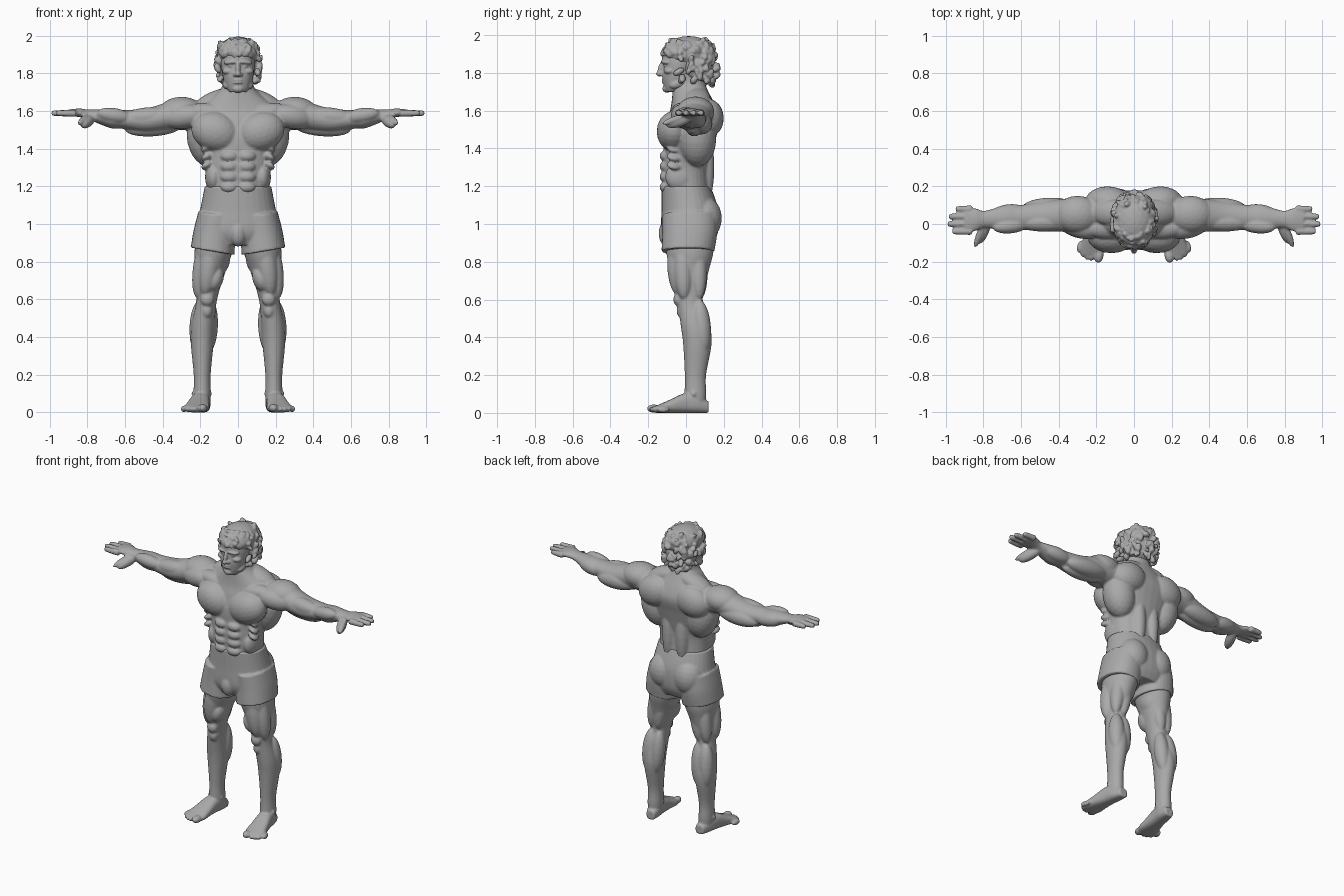
import bpy
import bmesh
import random
from math import sin, cos, pi, radians, sqrt, copysign
from mathutils import Matrix, Euler, Vector

default = bpy.data.objects.get("Cube")
if default:
    bpy.data.objects.remove(default, do_unlink=True)

grey = bpy.data.materials.new("clay grey")
grey.use_nodes = True
grey.diffuse_color = (.4, .4, .4, 1)
grey.node_tree.nodes["Principled BSDF"].inputs["Base Color"].default_value = grey.diffuse_color


def ellipsoid(mesh, centre, rotation, size):
    matrix = Matrix.LocRotScale(centre, rotation, Vector(size))
    bmesh.ops.create_icosphere(mesh, subdivisions=3, radius=1, matrix=matrix)


def blob(mesh, at, size, pitch=0, tilt=0, yaw=0, paired=True):
    """Ellipsoid mass, repeated on the other side when paired."""
    for side in ((1, -1) if paired else (1,)):
        rotation = Euler((radians(pitch), radians(tilt) * side, radians(yaw) * side))
        ellipsoid(mesh, Vector((at[0] * side, at[1], at[2])), rotation, size)


def spindle(mesh, start, end, shift, girth):
    """Muscle stretched between two joints and shifted off the bone, on both sides."""
    for side in (1, -1):
        flip = Vector((side, 1, 1))
        bone = (end - start) * flip
        centre = ((start + end) / 2 + Vector(shift)) * flip
        ellipsoid(mesh, centre, bone.to_track_quat("Z", "Y"), (girth, girth, bone.length / 2))


def between(before, start, end, after, t):
    """Smooth curve through a row of ring settings."""
    return [q + t / 2 * (r - p + t * (2 * p - 5 * q + 4 * r - s + t * (3 * (q - r) + s - p)))
            for p, q, r, s in zip(before, start, end, after)]


def loft(mesh, axis, rings, paired=True, square=2, slant=0, sides=32, steps=6):
    """Skin over rings: position on the axis, two centre offsets, two radii."""
    padded = [rings[0], *rings, rings[-1]]
    rows = [between(*padded[i:i + 4], k / steps)
            for i in range(len(rings) - 1) for k in range(steps)] + [rings[-1]]
    for side in ((1, -1) if paired else (1,)):
        loops = []
        for along, a, b, radius_a, radius_b in rows:
            loop = []
            for k in range(sides):
                c, s = cos(2 * pi * k / sides), sin(2 * pi * k / sides)
                u = radius_a * copysign(abs(c) ** (2 / square), c)
                v = radius_b * copysign(abs(s) ** (2 / square), s)
                x, y, z = {"x": (along, a + u, b + v),
                           "y": (a + u, along, b + v),
                           "z": (a + u, b + v, along + slant * u)}[axis]
                loop.append(mesh.verts.new((x * side, y, z)))
            loops.append(loop)
        for low, high in zip(loops, loops[1:]):
            for k in range(sides):
                following = (k + 1) % sides
                mesh.faces.new((low[k], low[following], high[following], high[k]))
        mesh.faces.new(loops[0])
        mesh.faces.new(loops[-1])


def finish(mesh, name, voxel, passes):
    """Fuse the overlapping masses into one smooth surface."""
    bmesh.ops.recalc_face_normals(mesh, faces=mesh.faces)
    data = bpy.data.meshes.new(name)
    mesh.to_mesh(data)
    mesh.free()
    data.materials.append(grey)
    part = bpy.data.objects.new(name, data)
    bpy.context.collection.objects.link(part)
    fuse = part.modifiers.new("fuse", "REMESH")
    fuse.mode = "VOXEL"
    fuse.voxel_size = voxel
    fuse.use_smooth_shade = True
    soften = part.modifiers.new("soften", "SMOOTH")
    soften.factor = .5
    soften.iterations = passes


# Joints of the left side
shoulder = Vector((.3, .05, 1.57))
elbow = Vector((.6, .04, 1.55))
wrist = Vector((.79, .02, 1.58))
hip = Vector((.12, 0, .93))
knee = Vector((.165, .01, .6))
ankle = Vector((.19, .05, .12))
calf_end = knee.lerp(ankle, .6)

# Torso and neck
body = bmesh.new()
loft(body, "z", [(height, 0, depth, wide, deep) for height, depth, wide, deep in (
    (1.1, .01, .165, .125), (1.28, 0, .17, .125), (1.37, .01, .19, .13),
    (1.46, .02, .23, .14), (1.55, .04, .24, .14), (1.62, .04, .2, .12),
    (1.72, .02, .09, .09), (1.8, .01, .08, .08))], paired=False, square=2.2)
blob(body, at=(.12, -.065, 1.49), size=(.13, .09, .105), tilt=-18)  # chest
blob(body, at=(.13, -.02, 1.59), size=(.14, .06, .05), tilt=-8)  # collar
blob(body, at=(.04, -.03, 1.69), size=(.02, .03, .08), pitch=-15, tilt=20)  # neck cord
blob(body, at=(.11, .06, 1.66), size=(.13, .07, .05), tilt=20)  # trapezius
blob(body, at=(.14, .12, 1.56), size=(.12, .08, .1), tilt=15)  # shoulder blade
blob(body, at=(.17, .06, 1.45), size=(.1, .1, .15), tilt=12)  # side back
blob(body, at=(.05, .1, 1.3), size=(.045, .05, .2))  # lower back
blob(body, at=(.13, -.03, 1.25), size=(.045, .08, .08))  # oblique
for row in range(4):
    blob(body, at=(.046, -.1, 1.36 - row * .055), size=(.05, .04, .033))  # abdominals
for row in range(3):
    blob(body, at=(.16, -.06, 1.4 - row * .045), size=(.035, .045, .02), tilt=30, yaw=30)  # ribs

# Arms and palms
loft(body, "x", [(reach, .065 - reach / 20, height, deep, thick) for reach, height, deep, thick in (
    (.2, 1.57, .09, .08), (.32, 1.58, .09, .08), (.48, 1.55, .08, .065),
    (.61, 1.555, .065, .05), (.68, 1.56, .07, .05), (.79, 1.58, .045, .027),
    (.84, 1.59, .06, .023), (.9, 1.59, .065, .017))])
blob(body, at=(.3, .05, 1.595), size=(.12, .1, .08))  # shoulder cap
blob(body, at=(.29, -.01, 1.57), size=(.12, .065, .065), tilt=8, yaw=15)  # front shoulder
spindle(body, shoulder, elbow, shift=(.02, -.035, .01), girth=.05)  # biceps
spindle(body, shoulder, elbow, shift=(0, .04, -.03), girth=.055)  # triceps
spindle(body, shoulder, elbow, shift=(0, 0, -.05), girth=.045)  # lower upper arm
spindle(body, elbow, wrist, shift=(-.04, -.04, .01), girth=.04)  # inner forearm
spindle(body, elbow, wrist, shift=(-.03, .03, -.01), girth=.045)  # outer forearm

# Fingers and thumbs
for finger in range(4):
    across = .04 * finger - .04
    tip = .99 - .015 * (finger - 1.3) ** 2
    loft(body, "x", [(reach, across, 1.588, radius, radius)
                     for reach, radius in ((.86, .019), (tip - .02, .016), (tip, .011))], sides=12)
thumb_tip = Vector((.845, -.125, 1.53))
spindle(body, wrist, thumb_tip, shift=(0, 0, 0), girth=.019)
spindle(body, wrist, thumb_tip, shift=(-.02, .02, -.01), girth=.03)

# Legs
loft(body, "z", [(height, min(.19, .25 - .14 * height), depth, girth, girth * 1.25)
                 for height, depth, girth in (
    (.95, .02, .1), (.85, .02, .1), (.75, .02, .08), (.6, .02, .055), (.46, .05, .062),
    (.36, .06, .06), (.2, .05, .045), (.1, .05, .046), (.04, .05, .043))])
spindle(body, hip, knee, shift=(.045, -.02, 0), girth=.052)  # outer thigh
spindle(body, hip, knee, shift=(.01, -.05, .02), girth=.055)  # front thigh
spindle(body, hip, knee, shift=(-.01, .065, 0), girth=.045)  # hamstrings
spindle(body, hip, knee, shift=(.04, .06, 0), girth=.045)
blob(body, at=(.12, -.03, .71), size=(.043, .055, .07), tilt=-15)  # inner thigh
blob(body, at=(.1, .03, .83), size=(.06, .08, .1))  # upper inner thigh
blob(body, at=(.163, -.04, .6), size=(.036, .027, .036))  # kneecap
blob(body, at=(.165, -.02, .54), size=(.03, .03, .04))  # below knee
spindle(body, knee, calf_end, shift=(-.02, .06, 0), girth=.046)  # inner calf
spindle(body, knee, calf_end, shift=(.035, .06, 0), girth=.05)  # outer calf
spindle(body, knee, ankle, shift=(0, -.015, .03), girth=.03)  # shin
blob(body, at=(.193, .04, .1), size=(.055, .025, .025))  # ankle bones

# Feet and toes
loft(body, "y", [(depth, .2 - .15 * depth, thick, wide, thick) for depth, wide, thick in (
    (.12, .03, .03), (.06, .045, .045), (0, .05, .053),
    (-.08, .06, .036), (-.13, .067, .025), (-.165, .058, .018))], square=2.6)
blob(body, at=(.187, -.17, .023), size=(.025, .037, .022), yaw=8)
for toe in range(4):
    blob(body, at=(.222 + toe * .022, toe * toe * .005 - .165, .018),
         size=(.014, .033, .017), yaw=12)
finish(body, "body", voxel=.0065, passes=3)

# Shorts
shorts = bmesh.new()
loft(shorts, "z", [(height, 0, depth, wide, deep) for height, depth, wide, deep in (
    (1.2, 0, .177, .13), (1.08, .02, .2, .15), (.96, .02, .225, .15), (.89, .02, .19, .12))],
     paired=False, square=2.2)
loft(shorts, "z", [(1.05, .11, .02, .1, .145), (.95, .125, .02, .11, .145),
                   (.855, .135, .01, .116, .14)], square=2.2, slant=.17)
blob(shorts, at=(.09, .09, 1.03), size=(.1, .1, .12))  # buttocks
blob(shorts, at=(0, -.1, .95), size=(.045, .045, .07), paired=False)  # front pouch
finish(shorts, "shorts", voxel=.0065, passes=3)

# Head and face
head = bmesh.new()
loft(head, "z", [(height, 0, depth, wide, deep) for height, depth, wide, deep in (
    (1.7, -.07, .045, .04), (1.73, -.055, .066, .062), (1.78, -.04, .08, .085),
    (1.84, -.03, .09, .09), (1.88, -.01, .09, .118), (1.95, 0, .08, .11))],
     paired=False, square=2.2)
blob(head, at=(.038, -.11, 1.858), size=(.04, .02, .012), tilt=6, yaw=18)  # brow
blob(head, at=(.035, -.107, 1.837), size=(.018, .012, .009))  # eye
blob(head, at=(.055, -.09, 1.81), size=(.03, .026, .018), yaw=30)  # cheekbone
blob(head, at=(0, -.128, 1.825), size=(.013, .02, .045), pitch=-18, paired=False)  # nose bridge
blob(head, at=(0, -.14, 1.795), size=(.016, .019, .014), paired=False)  # nose tip
blob(head, at=(.015, -.126, 1.793), size=(.011, .016, .011))  # nostril
for lip_height in (1.764, 1.75):
    blob(head, at=(0, -.114, lip_height), size=(.028, .016, .007), paired=False)
blob(head, at=(0, -.1, 1.717), size=(.032, .025, .022), paired=False)  # chin
blob(head, at=(.06, -.04, 1.745), size=(.022, .05, .025), pitch=20)  # jaw
finish(head, "head", voxel=.0045, passes=2)

# Hair mass with loose curls
random.seed(4)
hair = bmesh.new()
blob(hair, at=(0, .015, 1.907), size=(.112, .14, .088), paired=False)
blob(hair, at=(0, .055, 1.835), size=(.11, .092, .095), paired=False)
for curl in range(190):
    angle = random.uniform(-pi, pi)
    over_face = abs(angle) < 1.15
    height = random.uniform(1.895 if over_face else 1.745, 1.965)
    spread = sqrt(1 - (max(0, height - 1.86) / .135) ** 2)
    if height < 1.78:
        spread *= .85
    spot = (.114 * spread * sin(angle), .02 - .142 * spread * cos(angle), height)
    thick = random.uniform(.012, .018)
    blob(hair, at=spot, size=(thick, thick, thick * random.uniform(1.2, 2)), paired=False,
         pitch=random.uniform(-60, 60), tilt=random.uniform(-60, 60))
finish(hair, "hair", voxel=.005, passes=1)
